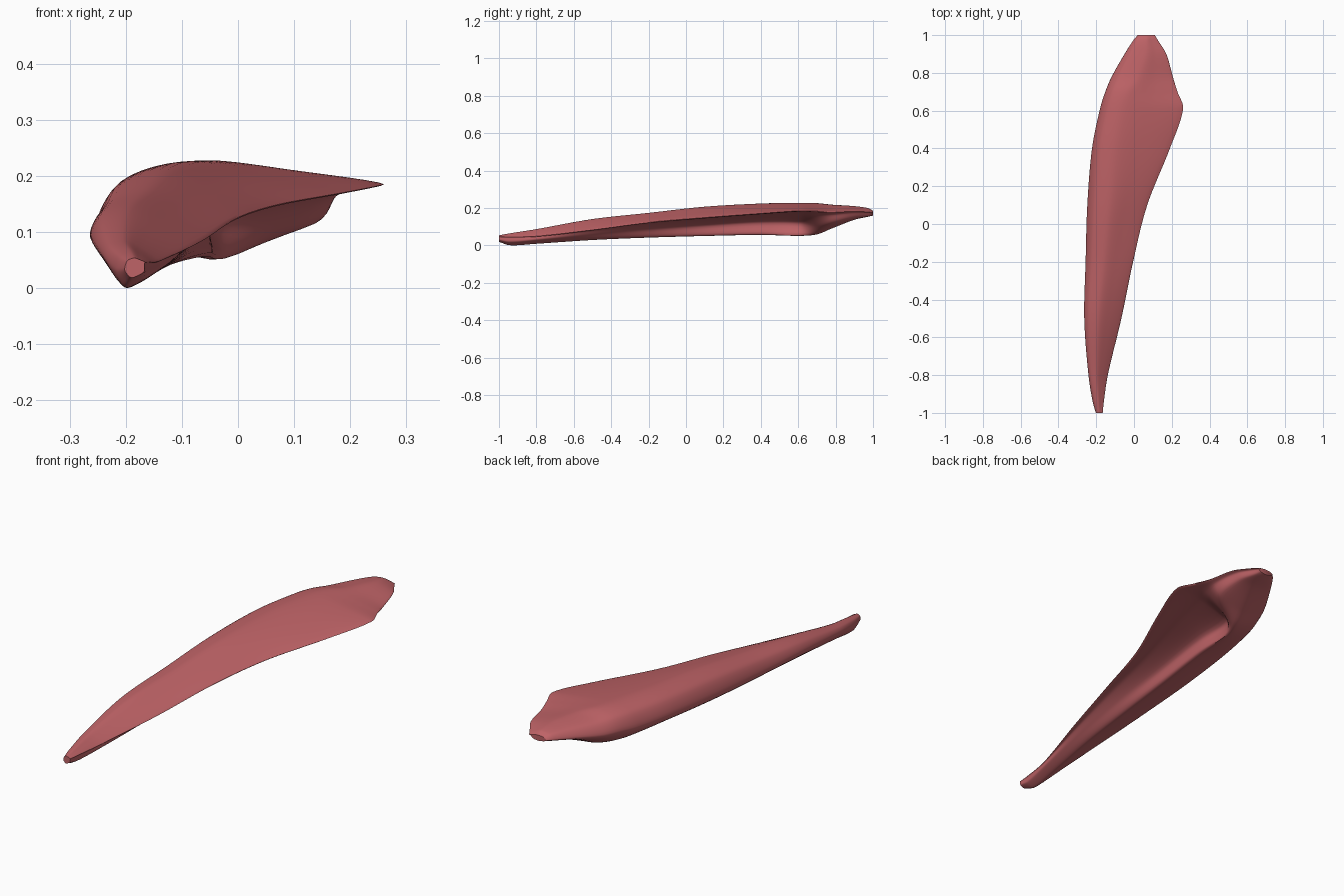
import bpy
import bmesh
from mathutils import Vector

if "Cube" in bpy.data.objects:
    bpy.data.objects.remove(bpy.data.objects["Cube"])

# Cross-sections along the length:
# y, left side x z, crest x z, right edge x z, lower ridge x z, inner groove x z
STATIONS = [
    (-1.00, -.202, .035, -.185, .055, -.166, .048, -.188, .020, -.168, .03),
    (-0.94, -.219, .035, -.19, .066, -.160, .048, -.197, .002, -.165, .020),
    (-0.80, -.241, .058, -.20, .088, -.140, .052, -.185, .010, -.145, .030),
    (-0.50, -.263, .09, -.19, .142, -.068, .086, -.150, .030, -.108, .058),
    (-0.20, -.256, .10, -.16, .175, -.005, .125, -.120, .043, -.085, .085),
    (0.10, -.247, .115, -.13, .208, .070, .150, -.090, .052, -.070, .108),
    (0.40, -.222, .13, -.10, .225, .190, .172, -.055, .058, -.045, .128),
    (0.61, -.180, .135, -.06, .229, .260, .186, -.035, .053, -.030, .125),
    (0.70, -.152, .142, -.03, .227, .230, .184, -.010, .060, .07, .105),
    (0.78, -.118, .146, .02, .219, .204, .180, .020, .092, .14, .118),
    (0.90, -.050, .163, .06, .211, .170, .185, .060, .138, .13, .148),
    (0.975, -.002, .172, .065, .200, .125, .180, .060, .155, .10, .158),
    (1.00, .020, .172, .065, .186, .110, .176, .065, .160, .09, .164),
]
STEPS, SUB = 8, 6


def hermite(a, b, ta, tb, t):
    return (a * (2*t**3 - 3*t**2 + 1) + ta * (t**3 - 2*t**2 + t)
            + b * (3*t**2 - 2*t**3) + tb * (t**3 - t**2))


def station_at(i, t):
    """Smooth blend between station i and i + 1."""
    n = len(STATIONS)

    def slope(k, c):
        a, b = STATIONS[max(k - 1, 0)], STATIONS[min(k + 1, n - 1)]
        return (b[c] - a[c]) / (b[0] - a[0])
    p, q = STATIONS[i], STATIONS[i + 1]
    h = q[0] - p[0]
    return [p[0] + h * t] + [
        hermite(p[c], q[c], slope(i, c) * h, slope(i + 1, c) * h, t) for c in range(1, 11)]


def bulge(a, left, k):
    """Point on the rounded corner between a and the left side."""
    return Vector((a.x + k * (left.x - a.x), left.y + k * (a.y - left.y)))


def ring(s):
    """Closed hooked cross-section: thin right edge, rounded left, hollow underside."""
    left, crest, edge, ridge, groove = [Vector((s[k], s[k + 1])) for k in range(1, 11, 2)]
    over = (crest + edge) / 2 + Vector((0, .08 * (crest.y - edge.y)))
    under = groove * .45 + edge * .55
    under.y += .22 * (edge.y - groove.y)
    ctrl = [edge, over, crest, bulge(crest, left, .74), left,
            bulge(ridge, left, .64), ridge, groove, under]
    n, out = len(ctrl), []
    for i in range(n):
        a, b, c, d = [ctrl[(i + k) % n] for k in (-1, 0, 1, 2)]
        for j in range(SUB):
            p = hermite(b, c, (c - a) * .42, (d - b) * .42, j / SUB)
            out.append((p.x, s[0], p.y))
    return out


rings = [ring(station_at(i, j / STEPS)) for i in range(len(STATIONS) - 1) for j in range(STEPS)]
rings.append(ring(STATIONS[-1]))

# Loft the rings and close both tips
m = len(rings[0])
verts = [v for r in rings for v in r]
faces = [(i*m + j, i*m + (j+1) % m, (i+1)*m + (j+1) % m, (i+1)*m + j)
         for i in range(len(rings) - 1) for j in range(m)]
faces += [tuple(range(m)), tuple(reversed(range(len(verts) - m, len(verts))))]
# Rest the lowest point on the ground
low = min(v[2] for v in verts)
verts = [(x, y, z - low) for x, y, z in verts]

mesh = bpy.data.meshes.new("muscle")
mesh.from_pydata(verts, [], faces)
muscle = bpy.data.objects.new("muscle", mesh)
bpy.context.collection.objects.link(muscle)

red = bpy.data.materials.new("muscle red")
red.diffuse_color = (.52, .125, .135, 1)
red.use_nodes = True
red.node_tree.nodes["Principled BSDF"].inputs["Base Color"].default_value = red.diffuse_color
mesh.materials.append(red)

# Consistent outward normals and smooth shading
bm = bmesh.new()
bm.from_mesh(mesh)
bmesh.ops.recalc_face_normals(bm, faces=bm.faces)
bm.to_mesh(mesh)
bm.free()
bpy.context.view_layer.objects.active = muscle
muscle.select_set(True)
bpy.ops.object.shade_smooth_by_angle(angle=1.0)
